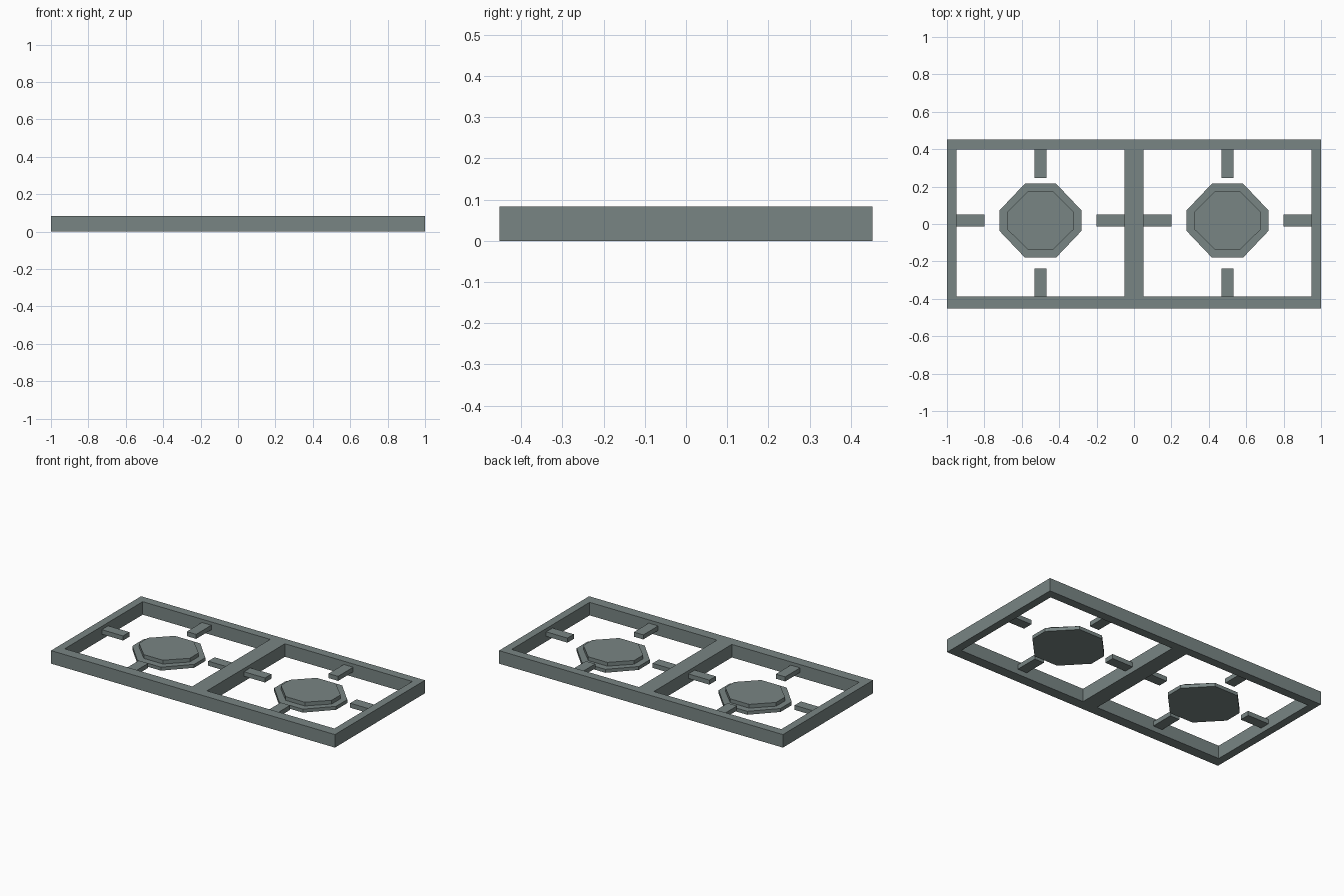
import bpy
import bmesh

if "Cube" in bpy.data.objects:
    bpy.data.objects.remove(bpy.data.objects["Cube"])

H = 0.083          # frame height
YC = 0.018         # centre line of medallions and side tabs

# Dark grey-green metal
metal = bpy.data.materials.new("dark_metal")
metal.diffuse_color = (0.19, 0.235, 0.23, 1)
metal.use_nodes = True
metal.node_tree.nodes["Principled BSDF"].inputs["Base Color"].default_value = metal.diffuse_color


def add_object(name, bm):
    bmesh.ops.recalc_face_normals(bm, faces=bm.faces)
    mesh = bpy.data.meshes.new(name)
    bm.to_mesh(mesh)
    bm.free()
    mesh.materials.append(metal)
    obj = bpy.data.objects.new(name, mesh)
    bpy.context.collection.objects.link(obj)
    return obj


def box(name, x0, x1, y0, y1, z0, z1):
    bm = bmesh.new()
    bmesh.ops.create_cube(bm, size=1)
    for v in bm.verts:
        v.co = ((x0 + x1) / 2 + v.co.x * (x1 - x0),
                (y0 + y1) / 2 + v.co.y * (y1 - y0),
                (z0 + z1) / 2 + v.co.z * (z1 - z0))
    return add_object(name, bm)


def octagon(cx, cy, hx, hy, fx, fy):
    """Corner points; hx, hy half sizes, fx, fy half lengths of the flats."""
    pts = [(hx, -fy), (hx, fy), (fx, hy), (-fx, hy),
           (-hx, fy), (-hx, -fy), (-fx, -hy), (fx, -hy)]
    return [(cx + x, cy + y) for x, y in pts]


def rectangle(x0, x1, y0, y1):
    return [(x0, y0), (x1, y0), (x1, y1), (x0, y1)]


# Frame: outer rectangle with two window openings
curve = bpy.data.curves.new("frame", 'CURVE')
curve.dimensions = '2D'
curve.fill_mode = 'BOTH'
curve.extrude = H / 2
for loop in (rectangle(-1, 1, -0.453, 0.453),
             rectangle(-0.95, -0.052, -0.387, 0.398),
             rectangle(0.052, 0.95, -0.387, 0.398)):
    spline = curve.splines.new('POLY')
    spline.points.add(len(loop) - 1)
    for p, (x, y) in zip(spline.points, loop):
        p.co = (x, y, 0, 1)
    spline.use_cyclic_u = True
frame = bpy.data.objects.new("frame", curve)
frame.location.z = H / 2
bpy.context.collection.objects.link(frame)
bpy.context.view_layer.objects.active = frame
frame.select_set(True)
bpy.ops.object.convert(target='MESH')
frame = bpy.context.view_layer.objects.active

# Weld the caps to the walls and keep every face flat
bm = bmesh.new()
bm.from_mesh(frame.data)
bmesh.ops.remove_doubles(bm, verts=bm.verts, dist=1e-5)
bmesh.ops.recalc_face_normals(bm, faces=bm.faces)
for f in bm.faces:
    f.smooth = False
    f.material_index = 0
bm.to_mesh(frame.data)
bm.free()
frame.data.materials.clear()
frame.data.materials.append(metal)

for side, s in (("left", -1), ("right", 1)):
    cx = 0.5 * s

    # Four short tabs reaching in from the frame
    z = (0.033, 0.062)
    box(side + "_back_tab", cx - 0.033, cx + 0.033, 0.246, 0.402, *z)
    box(side + "_front_tab", cx - 0.033, cx + 0.033, -0.394, -0.237, *z)
    box(side + "_west_tab", cx - 0.455, cx - 0.3, YC - 0.032, YC + 0.032, *z)
    box(side + "_east_tab", cx + 0.3, cx + 0.455, YC - 0.032, YC + 0.032, *z)

    # Stepped octagonal medallion: lower plate, ledge, raised plate
    outer = octagon(cx, YC, 0.218, 0.198, 0.083, 0.056)
    inner = octagon(cx, YC, 0.179, 0.156, 0.067, 0.045)
    bm = bmesh.new()
    rings = [[bm.verts.new((x, y, h)) for x, y in pts]
             for pts, h in ((outer, 0.007), (outer, 0.029),
                            (inner, 0.029), (inner, 0.053))]
    for a, b in zip(rings, rings[1:]):
        for i in range(8):
            j = (i + 1) % 8
            bm.faces.new((a[i], a[j], b[j], b[i]))
    bm.faces.new(rings[0][::-1])
    bm.faces.new(rings[-1])
    add_object(side + "_medallion", bm)
